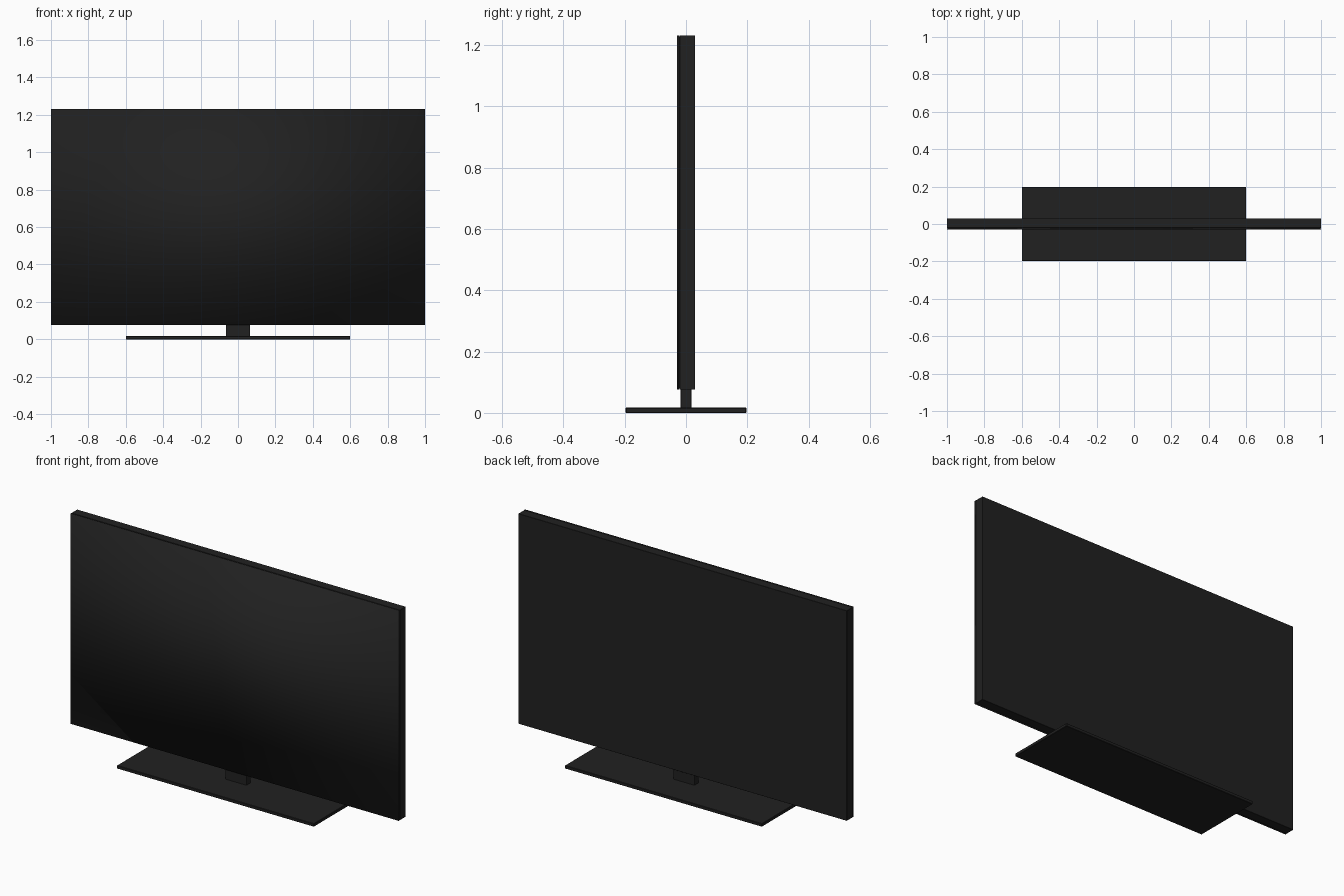
import bpy
import bmesh
from mathutils import Matrix, Vector

cube = bpy.data.objects.get("Cube")
if cube:
    bpy.data.objects.remove(cube, do_unlink=True)


def material(name, rgb):
    mat = bpy.data.materials.new(name)
    mat.use_nodes = True
    mat.diffuse_color = (*rgb, 1)
    bsdf = mat.node_tree.nodes["Principled BSDF"]
    bsdf.inputs["Base Color"].default_value = (*rgb, 1)
    return mat


def box(name, low, high, mat, bevel=0.0, segments=1):
    """Axis-aligned box between two corners, with optional edge bevel."""
    low, high = Vector(low), Vector(high)
    bm = bmesh.new()
    bmesh.ops.create_cube(bm, size=1)
    size = Matrix.Diagonal((*(high - low), 1))
    bm.transform(Matrix.Translation((low + high) / 2) @ size)
    if bevel:
        bmesh.ops.bevel(bm, geom=bm.edges[:], offset=bevel, segments=segments,
                        profile=0.5, affect='EDGES')
    mesh = bpy.data.meshes.new(name)
    bm.to_mesh(mesh)
    bm.free()
    mesh.materials.append(mat)
    obj = bpy.data.objects.new(name, mesh)
    bpy.context.collection.objects.link(obj)
    return obj


def smooth(obj):
    for poly in obj.data.polygons:
        poly.use_smooth = True


black = material("matte black", (0.015, 0.015, 0.015))

# Foot plate and neck
box("foot_plate", (-0.6, -0.197, 0), (0.6, 0.197, 0.017), black, 0.002)
box("neck", (-0.064, -0.018, 0.012), (0.064, 0.018, 0.1), black, 0.004, 2)

# Rear casing, with a narrow shadow gap behind the screen
box("casing", (-1, -0.021, 0.076), (1, 0.03, 1.232), black, 0.001)
box("gap_strip", (-0.997, -0.025, 0.079), (0.997, -0.018, 1.229), black)

# Softly shaded screen panel
screen = box("screen", (-1, -0.03, 0.076), (1, -0.023, 1.232), black)
smooth(screen)
